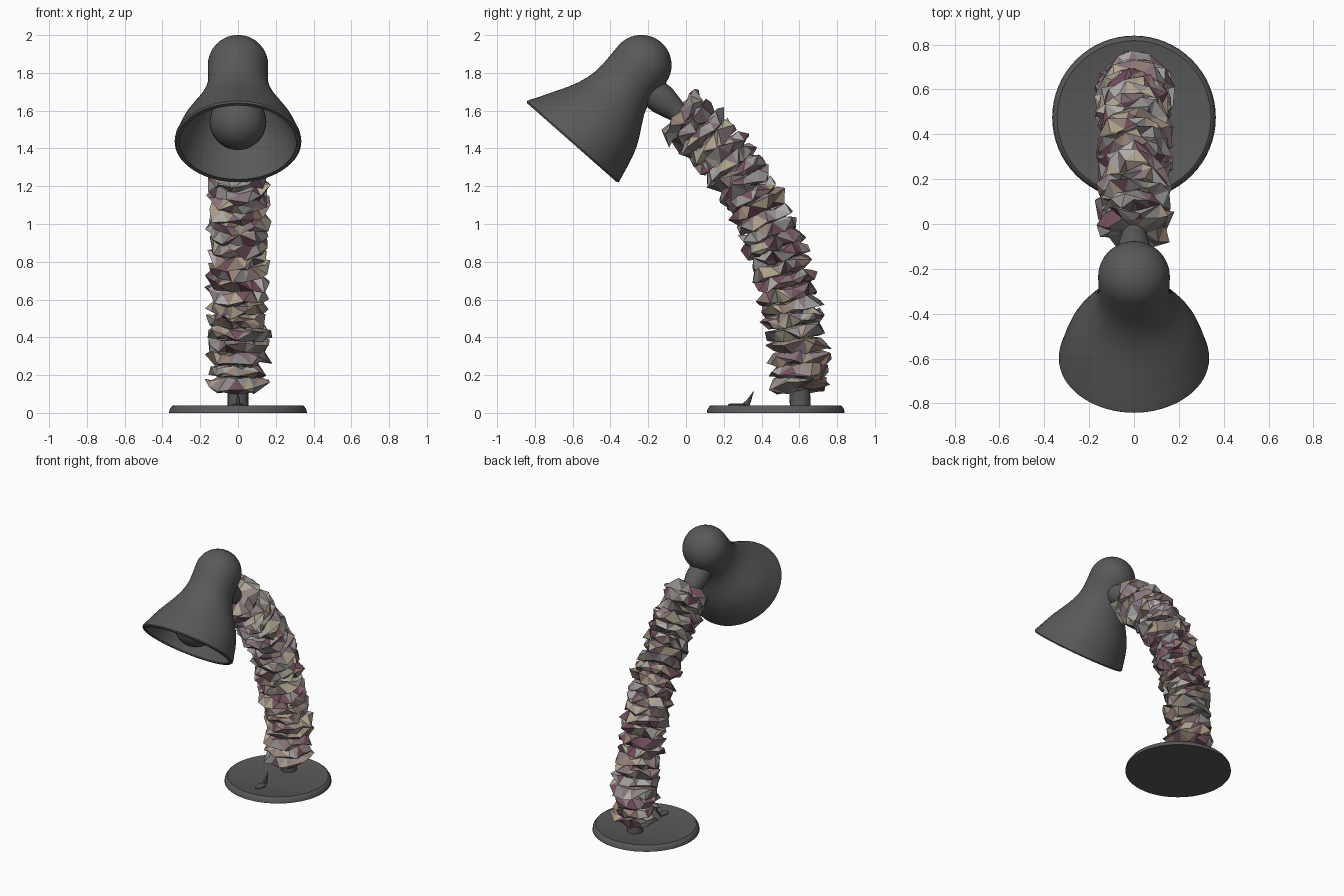
import bpy, bmesh, math, random
from mathutils import Vector

if "Cube" in bpy.data.objects:
    bpy.data.objects.remove(bpy.data.objects["Cube"])

random.seed(7)
X = Vector((1, 0, 0))


def material(name, rgb):
    m = bpy.data.materials.new(name)
    m.diffuse_color = (*rgb, 1)
    m.use_nodes = True
    m.node_tree.nodes["Principled BSDF"].inputs["Base Color"].default_value = m.diffuse_color
    return m


DARK = material("dark_grey", (0.1, 0.1, 0.1))
PAPER = [material("paper_%d" % i, c) for i, c in enumerate([
    (0.42, 0.41, 0.40), (0.28, 0.26, 0.26), (0.43, 0.37, 0.26),
    (0.17, 0.08, 0.11), (0.30, 0.22, 0.18), (0.24, 0.17, 0.19)])]


def finish(name, bm, mats, smooth=True):
    bmesh.ops.recalc_face_normals(bm, faces=bm.faces[:])
    me = bpy.data.meshes.new(name)
    bm.to_mesh(me)
    bm.free()
    for m in mats:
        me.materials.append(m)
    ob = bpy.data.objects.new(name, me)
    bpy.context.collection.objects.link(ob)
    if smooth:
        bpy.ops.object.select_all(action='DESELECT')
        ob.select_set(True)
        bpy.context.view_layer.objects.active = ob
        bpy.ops.object.shade_smooth_by_angle(angle=math.radians(35))
    return ob


def loft(name, rings, n):
    """Skin rings given as (centre, v_axis, x_radius, v_radius), capped at both ends."""
    bm = bmesh.new()
    loops = []
    for c, v, rx, rv in rings:
        loops.append([bm.verts.new(c + X * rx * math.cos(a) + v * rv * math.sin(a))
                      for a in (2 * math.pi * i / n for i in range(n))])
    for a, b in zip(loops, loops[1:]):
        for i in range(n):
            j = (i + 1) % n
            bm.faces.new((a[i], a[j], b[j], b[i]))
    bm.faces.new(loops[0])
    bm.faces.new(loops[-1])
    return finish(name, bm, [DARK])


# Round base plate
Y = Vector((0, 1, 0))
loft("base", [(Vector((0, 0.475, z)), Y, r, r) for r, z in
              [(0.365, 0), (0.362, 0.018), (0.35, 0.036), (0.343, 0.04),
               (0.338, 0.038), (0.05, 0.038)]], 64)

# Switch: low rocker with a thin upright spike
loft("switch_rocker", [(Vector((0, 0.27, z)), Y, rx, ry) for z, rx, ry in
                       [(0.03, 0.03, 0.05), (0.045, 0.028, 0.048), (0.05, 0.02, 0.035)]], 16)
loft("switch_lever", [(Vector((0, 0.31, 0.035)), Y, 0.014, 0.025),
                      (Vector((0, 0.335, 0.07)), Y, 0.01, 0.012),
                      (Vector((0, 0.358, 0.115)), Y, 0.001, 0.001)], 8)

# Arm path in the side plane (y, z)
KEYS = [(0.605, 0.03), (0.60, 0.15), (0.585, 0.4), (0.54, 0.64), (0.47, 0.88),
        (0.37, 1.11), (0.235, 1.32), (0.09, 1.48), (-0.04, 1.585)]
P = [Vector((0, y, z)) for y, z in KEYS]
P = [2 * P[0] - P[1]] + P + [2 * P[-1] - P[-2]]
path = []
for i in range(1, len(P) - 2):
    a, b, c, d = P[i - 1:i + 3]
    for s in range(12):
        t = s / 12
        path.append(0.5 * (2 * b + (c - a) * t + (2 * a - 5 * b + 4 * c - d) * t * t
                           + (3 * b - a - 3 * c + d) * t ** 3))
path.append(P[-2])


def frame(i):
    t = (path[min(i + 1, len(path) - 1)] - path[max(i - 1, 0)]).normalized()
    return t, t.cross(X)


# Core tube inside the paper
loft("arm_core", [(path[i], frame(i)[1], 0.055, 0.055)
                  for i in range(0, len(path), 4)], 20)

# Crumpled paper discs strung along the arm
dist = [0]
for a, b in zip(path, path[1:]):
    dist.append(dist[-1] + (b - a).length)
bm = bmesh.new()
N, COUNT = 13, 24
first, last = 0.12, dist[-1] - 0.03
for k in range(COUNT):
    d = first + (last - first) * k / (COUNT - 1)
    i = min(range(len(path)), key=lambda q: abs(dist[q] - d))
    t, v = frame(i)
    c = path[i] + t * (d - dist[i])
    turn = random.random() * 6.28
    mix = [random.uniform(0.3, 3) for m in PAPER]

    def ring(r0, r1, h, jitter, shift):
        out = []
        for q in range(N):
            a = turn + 2 * math.pi * (q + shift + random.uniform(-0.3, 0.3)) / N
            r = random.uniform(r0, r1)
            z = h + random.uniform(-jitter, jitter)
            out.append(bm.verts.new(c + (X * math.cos(a) + v * math.sin(a)) * r + t * z))
        return out

    layers = [ring(0.05, 0.06, 0.03, 0.008, 0), ring(0.10, 0.155, 0.033, 0.018, 0.5),
              ring(0.14, 0.185, 0, 0.042, 0),
              ring(0.10, 0.155, -0.033, 0.018, 0.5), ring(0.05, 0.06, -0.03, 0.008, 0)]
    for li, (lo, hi) in enumerate(zip(layers, layers[1:])):
        for q in range(N):
            w = (q + 1) % N
            if li % 2 == 0:
                tris = ((lo[q], lo[w], hi[q]), (lo[w], hi[w], hi[q]))
            else:
                tris = ((lo[q], lo[w], hi[w]), (lo[q], hi[w], hi[q]))
            for tri in tris:
                f = bm.faces.new(tri)
                f.material_index = random.choices(range(6), mix)[0]
finish("paper_discs", bm, PAPER, smooth=False)

# Tapered joint between arm and shade
J0, J1 = Vector((0, -0.19, 1.71)), Vector((0, 0.0, 1.555))
jv = (J1 - J0).normalized().cross(X)
loft("shade_joint", [(J0.lerp(J1, s), jv, r, r) for s, r in
                     [(0, 0.08), (0.35, 0.08), (0.6, 0.066), (0.75, 0.056), (1, 0.055)]], 16)

# Bell shade: domed cap, flared skirt, then back up the inside
C = Vector((0, -0.60, 1.435))
A = Vector((0, 0.66, 0.75)).normalized()
V = Vector((0, -0.75, 0.66)).normalized()
prof = []
for s in range(13):
    th = math.radians(89 - s * 89 / 12)
    prof.append((0.545 + 0.16 * math.sin(th), 0.16 * math.cos(th), -0.005, 1))
# distance along axis, radius, offset across, sideways widening
skirt = [(0.47, 0.158, -0.005, 1), (0.41, 0.161, -0.009, 1), (0.36, 0.172, -0.016, 1.02),
         (0.31, 0.191, -0.024, 1.05), (0.26, 0.214, -0.03, 1.08), (0.21, 0.238, -0.031, 1.1),
         (0.16, 0.261, -0.026, 1.1), (0.10, 0.286, -0.017, 1.08), (0.05, 0.305, -0.008, 1.06),
         (0.018, 0.319, -0.002, 1.045), (0.003, 0.324, 0, 1.035), (-0.006, 0.317, 0, 1.035)]
prof += skirt + [(t, r - 0.02, o, w) for t, r, o, w in reversed(skirt)]
loft("shade", [(C + A * t + V * o, V, r * w, r) for t, r, o, w in prof], 64)

# Bulb and its socket
bulb = C + A * 0.155
bm = bmesh.new()
bmesh.ops.create_uvsphere(bm, u_segments=32, v_segments=20, radius=0.15)
bmesh.ops.translate(bm, vec=bulb - Vector((0, 0, 0.01)), verts=bm.verts[:])
finish("bulb", bm, [DARK])
loft("bulb_socket", [(C + A * t, V, 0.07, 0.07) for t in (0.25, 0.48)], 24)
